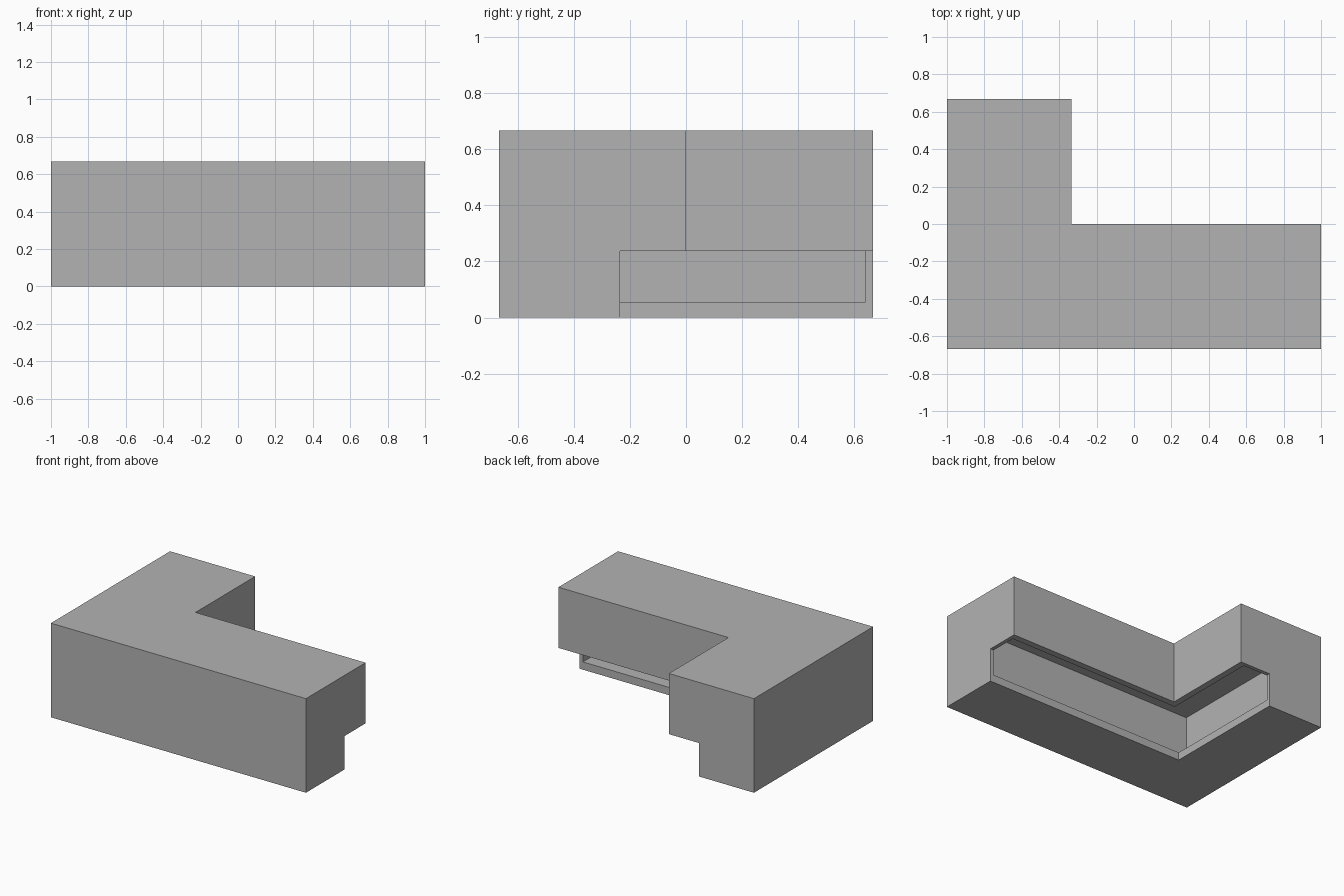
import bpy
import bmesh

if "Cube" in bpy.data.objects:
    bpy.data.objects.remove(bpy.data.objects["Cube"], do_unlink=True)

LENGTH, DEPTH, HEIGHT = 1.0, 0.667, 0.667   # half length, half depth, full height
BOARD = 0.027                               # wall and top thickness
BACK = 0.045                                # thickness of the hanging back panel
FLOOR, SOFFIT = 0.055, 0.237                # shelf floor and underside of overhang

grey = bpy.data.materials.new("plain_grey")
grey.use_nodes = True
colour = (0.45, 0.45, 0.45, 1)
grey.diffuse_color = colour
grey.node_tree.nodes["Principled BSDF"].inputs["Base Color"].default_value = colour


def prism(name, outline, bottom, top):
    """Extrude a flat outline upwards into a solid."""
    bm = bmesh.new()
    face = bm.faces.new([bm.verts.new((x, y, bottom)) for x, y in outline])
    side = bmesh.ops.extrude_face_region(bm, geom=[face])["geom"]
    verts = [v for v in side if isinstance(v, bmesh.types.BMVert)]
    bmesh.ops.translate(bm, verts=verts, vec=(0, 0, top - bottom))
    bmesh.ops.recalc_face_normals(bm, faces=bm.faces)
    mesh = bpy.data.meshes.new(name)
    bm.to_mesh(mesh)
    bm.free()
    mesh.materials.append(grey)
    obj = bpy.data.objects.new(name, mesh)
    bpy.context.collection.objects.link(obj)
    return obj


def l_outline(inset, corner_x, corner_y):
    """L footprint: long leg along x, short leg along y."""
    x, y = LENGTH - inset, DEPTH - inset
    return [(-x, -y), (x, -y), (x, corner_y), (corner_x, corner_y), (corner_x, y), (-x, y)]


def cut(target, cutter):
    mod = target.modifiers.new("cut", "BOOLEAN")
    mod.operation = "DIFFERENCE"
    mod.solver = "EXACT"
    mod.object = cutter
    bpy.context.view_layer.objects.active = target
    bpy.ops.object.modifier_apply(modifier=mod.name)
    bpy.data.objects.remove(cutter, do_unlink=True)


# L-shaped counter body
counter = prism("counter", l_outline(0, -0.333, 0), 0, HEIGHT)

# Step under the overhang on the inner side
step = [(-0.57, -0.235), (1.2, -0.235), (1.2, 1), (-0.57, 1)]
cut(counter, prism("step_cutter", step, -0.1, SOFFIT))

# Hollow interior, open towards the step, leaving walls, end panels and floor
hollow = l_outline(BOARD, -0.333 - BACK, -BACK)
cut(counter, prism("hollow_cutter", hollow, FLOOR, HEIGHT - BOARD))
